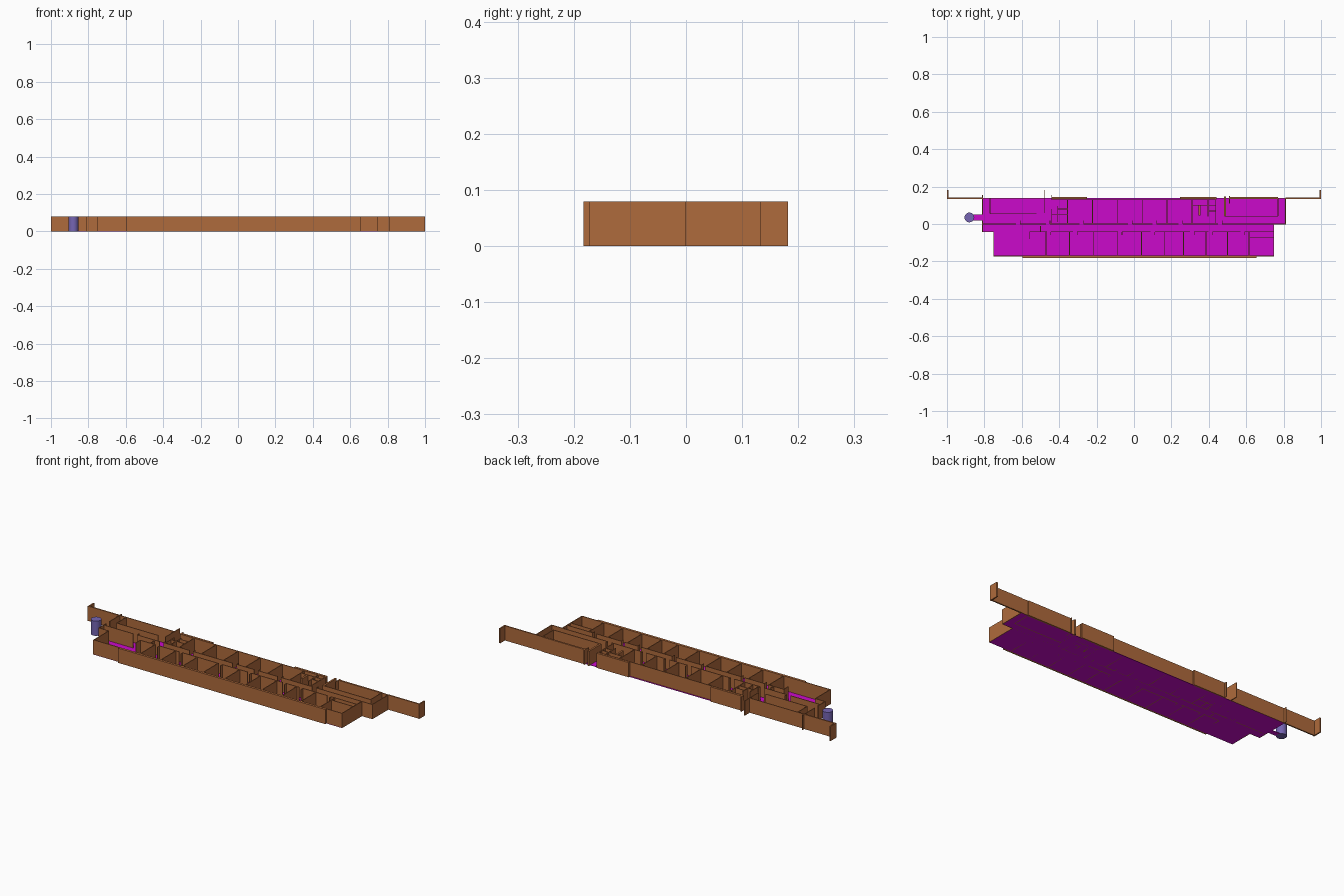
import bpy
import bmesh

cube = bpy.data.objects.get("Cube")
if cube:
    bpy.data.objects.remove(cube, do_unlink=True)

HEIGHT = 0.08
THIN = 0.004
THICK = 0.01


def make_material(name, colour):
    material = bpy.data.materials.new(name)
    material.use_nodes = True
    material.diffuse_color = colour
    material.node_tree.nodes["Principled BSDF"].inputs["Base Color"].default_value = colour
    return material


brown = make_material("wall brown", (0.43, 0.145, 0.045, 1))
magenta = make_material("floor magenta", (0.6, 0.003, 0.6, 1))
blue = make_material("column blue", (0.18, 0.13, 0.45, 1))


def add_box(mesh, x_range, y_range, top):
    """Add one box standing on the ground to a bmesh."""
    corners = bmesh.ops.create_cube(mesh, size=1)["verts"]
    for vert in corners:
        vert.co.x = x_range[vert.co.x > 0]
        vert.co.y = y_range[vert.co.y > 0]
        vert.co.z = top if vert.co.z > 0 else 0


def finish(name, mesh, material):
    data = bpy.data.meshes.new(name)
    mesh.to_mesh(data)
    mesh.free()
    data.materials.append(material)
    part = bpy.data.objects.new(name, data)
    bpy.context.collection.objects.link(part)
    return part


def build_walls(name, along_x=(), along_y=(), width=THIN):
    """Walls along x are (y, start, end); walls along y are (x, start, end)."""
    mesh = bmesh.new()
    half = width / 2
    for y, start, end in along_x:
        add_box(mesh, (start, end), (y - half, y + half), HEIGHT)
    for x, start, end in along_y:
        add_box(mesh, (x - half, x + half), (start, end), HEIGHT)
    return finish(name, mesh, brown)


def split(start, end, gaps, width=0.022):
    """Split a run into pieces that leave a doorway at each gap."""
    pieces = []
    for gap in gaps:
        pieces.append((start, gap - width / 2))
        start = gap + width / 2
    return pieces + [(start, end)]


# Floor slabs, with a narrow tab reaching the column
floor = bmesh.new()
for x_range, y_range in [
    ((-0.812, 0.81), (0, 0.138)),
    ((-0.75, 0.747), (-0.173, 0)),
    ((-0.812, -0.75), (-0.042, 0)),
    ((-0.87, -0.812), (0.02, 0.05)),
]:
    add_box(floor, x_range, y_range, 0.002)
finish("floor", floor, magenta)

# Outer walls
build_walls(
    "front_wall",
    along_x=[(-0.171, -0.75, 0.747)],
)
build_walls("front_wall_facing", along_x=[(-0.1775, -0.595, 0.655)], width=THICK)
build_walls(
    "end_walls",
    along_x=[(-0.042, -0.812, -0.75), (0, 0.747, 0.812)],
    along_y=[(-0.75, -0.173, -0.042), (-0.81, -0.042, 0.02), (-0.81, 0.05, 0.155),
             (0.747, -0.173, 0), (0.81, 0, 0.138)],
)
build_walls(
    "back_wall",
    along_x=[(0.13, -0.44, 0.44), (0.138, -0.81, -0.48), (0.138, 0.77, 0.81)],
)
build_walls(
    "back_wall_facing",
    along_x=[(0.139, -0.44, -0.25), (0.139, 0.245, 0.44), (0.139, 0.51, 0.77)],
    width=THICK,
)

# Long screen walls past both ends, with a return at each tip
build_walls(
    "screen_walls",
    along_x=[(0.138, side - 0.095, side + 0.095) for side in (-0.905, 0.905)],
    along_y=[(side, 0.133, 0.182) for side in (-0.9965, 0.9965)],
    width=0.007,
)

# Corridor walls with doorways
front_doors = [-0.455, -0.315, -0.075, 0.1, 0.31, 0.41, 0.58]
back_doors = [-0.62, -0.46, -0.28, -0.02, 0.11, 0.25, 0.46]
build_walls(
    "corridor_walls",
    along_x=[(-0.042, a, b) for a, b in split(-0.56, 0.745, front_doors)]
    + [(0, a, b) for a, b in split(-0.81, 0.81, back_doors)],
    along_y=[(-0.5, -0.042, -0.01)],
)

# Open door leaves
build_walls(
    "door_leaves",
    along_y=[(x + 0.011, -0.06, -0.042) for x in front_doors]
    + [(x + 0.011, 0, 0.018) for x in back_doors],
    width=0.003,
)

# Room partitions
front_rooms = [-0.47, -0.345, -0.215, -0.09, 0.04, 0.165, 0.265, 0.385, 0.5, 0.615]
back_rooms = [-0.355 + 0.133 * step for step in range(6)]
build_walls(
    "front_partitions",
    along_x=[(-0.073, 0.615, 0.745)],
    along_y=[(x, -0.171, -0.042) for x in front_rooms] + [(-0.56, -0.08, -0.042)],
)
build_walls("back_partitions", along_y=[(x, 0, 0.13) for x in back_rooms])

# Left stair hall and washroom cells
build_walls(
    "left_hall_walls",
    along_x=[(0.055, -0.77, -0.52), (0.08, -0.41, -0.355), (0.05, -0.44, -0.355)],
    along_y=[(-0.77, 0.055, 0.138), (-0.48, 0.06, 0.182), (-0.44, 0.13, 0.155),
             (-0.44, 0, 0.08), (-0.408, 0.01, 0.095)],
)

# Right hall and washroom cells
build_walls(
    "right_hall_walls",
    along_x=[(0.042, 0.485, 0.77), (0.07, 0.395, 0.437), (0.1, 0.31, 0.437)],
    along_y=[(0.77, 0.042, 0.138), (0.437, 0, 0.138), (0.395, 0.04, 0.13),
             (0.51, 0.11, 0.15)],
)
build_walls(
    "right_hall_piers",
    along_y=[(0.486, 0.042, 0.148), (0.35, 0.045, 0.098)],
    width=THICK,
)

# Round column beside the left end
bpy.ops.mesh.primitive_cylinder_add(
    vertices=32, radius=0.026, depth=HEIGHT, location=(-0.88, 0.035, HEIGHT / 2))
column = bpy.context.object
column.name = "round_column"
column.data.materials.append(blue)
bpy.ops.object.shade_smooth_by_angle()
